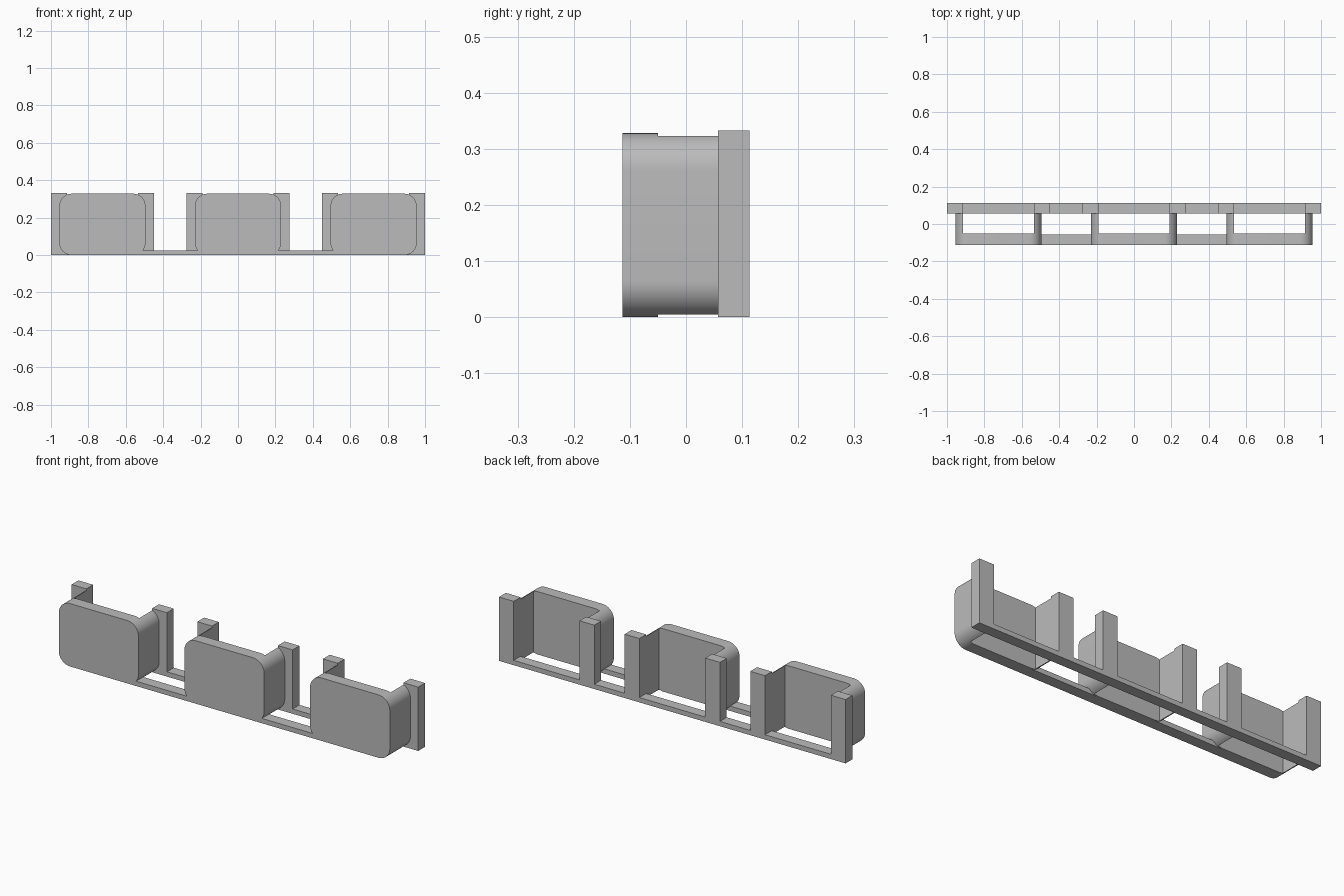
import bpy, bmesh, math
from mathutils import Vector

if "Cube" in bpy.data.objects:
    bpy.data.objects.remove(bpy.data.objects["Cube"])

grey = bpy.data.materials.new("plain grey")
grey.use_nodes = True
colour = (0.5, 0.5, 0.5, 1)
grey.diffuse_color = colour
grey.node_tree.nodes["Principled BSDF"].inputs["Base Color"].default_value = colour

PITCH = 0.725                      # spacing of the three panels
HALF, TOP, R = 0.23, 0.328, 0.065  # panel half width, height, corner radius
INNER, OUTER = 0.19, 0.275         # post edges from panel centre
FRONT, PANEL_BACK, POST_FRONT, BACK = -0.113, -0.05, 0.057, 0.113
RAIL = 0.025


def extrude(name, profile, y0, y1, cut=None):
    """Extrude an x-z profile along y; optionally keep only the part past x = cut."""
    bm = bmesh.new()
    face = bm.faces.new([bm.verts.new((x, y0, z)) for x, z in profile])
    new = bmesh.ops.extrude_face_region(bm, geom=[face])["geom"]
    verts = [v for v in new if isinstance(v, bmesh.types.BMVert)]
    bmesh.ops.translate(bm, verts=verts, vec=Vector((0, y1 - y0, 0)))
    if cut is not None:
        geom = bm.verts[:] + bm.edges[:] + bm.faces[:]
        res = bmesh.ops.bisect_plane(bm, geom=geom, plane_co=(cut, 0, 0),
                                     plane_no=(math.copysign(1, cut), 0, 0), clear_inner=True)
        rim = [e for e in res["geom_cut"] if isinstance(e, bmesh.types.BMEdge)]
        bmesh.ops.holes_fill(bm, edges=rim)
    bmesh.ops.recalc_face_normals(bm, faces=bm.faces)
    mesh = bpy.data.meshes.new(name)
    bm.to_mesh(mesh)
    bm.free()
    mesh.materials.append(grey)
    obj = bpy.data.objects.new(name, mesh)
    bpy.context.collection.objects.link(obj)
    bpy.ops.object.select_all(action="DESELECT")
    obj.select_set(True)
    bpy.context.view_layer.objects.active = obj
    bpy.ops.object.shade_smooth_by_angle(angle=math.radians(30))
    return obj


# Rounded panel outline
outline = []
for i, (sx, top) in enumerate([(1, True), (-1, True), (-1, False), (1, False)]):
    cx, cz = sx * (HALF - R), TOP - R if top else R
    for k in range(13):
        a = math.pi / 2 * (i + k / 12)
        outline.append((cx + R * math.cos(a), cz + R * math.sin(a)))

# Front panels with a side wall at each end
for label, x in (("right", -PITCH), ("middle", 0), ("left", PITCH)):
    parts = [extrude(label + "_panel", outline, FRONT, PANEL_BACK)]
    for side, s in (("right", -1), ("left", 1)):
        parts.append(extrude(f"{label}_panel_{side}_wall", outline,
                             PANEL_BACK, POST_FRONT, cut=s * INNER))
    for part in parts:
        part.location.x = x

# Low bridges joining the panels, ends following the rounded corners
end = []
for k in range(7):
    z = RAIL * k / 6
    end.append((HALF - R + math.sqrt(R * R - (R - z) ** 2) - 0.001, z))
bridge = end + [(PITCH - x, z) for x, z in reversed(end)]
for label, x in (("right", -PITCH), ("left", 0)):
    extrude(label + "_front_bridge", bridge, FRONT, PANEL_BACK - 0.005).location.x = x

# Back rail with its six posts, one comb-shaped profile
comb = [(-1, 0)]
for c in (-PITCH, 0, PITCH):
    for a, b in ((-OUTER, -INNER), (INNER, OUTER)):
        comb += [(c + a, RAIL), (c + a, 0.333), (c + b, 0.333), (c + b, RAIL)]
comb.pop(1)
comb.pop()
comb.append((1, 0))
extrude("back_rail_and_posts", comb, POST_FRONT, BACK)
